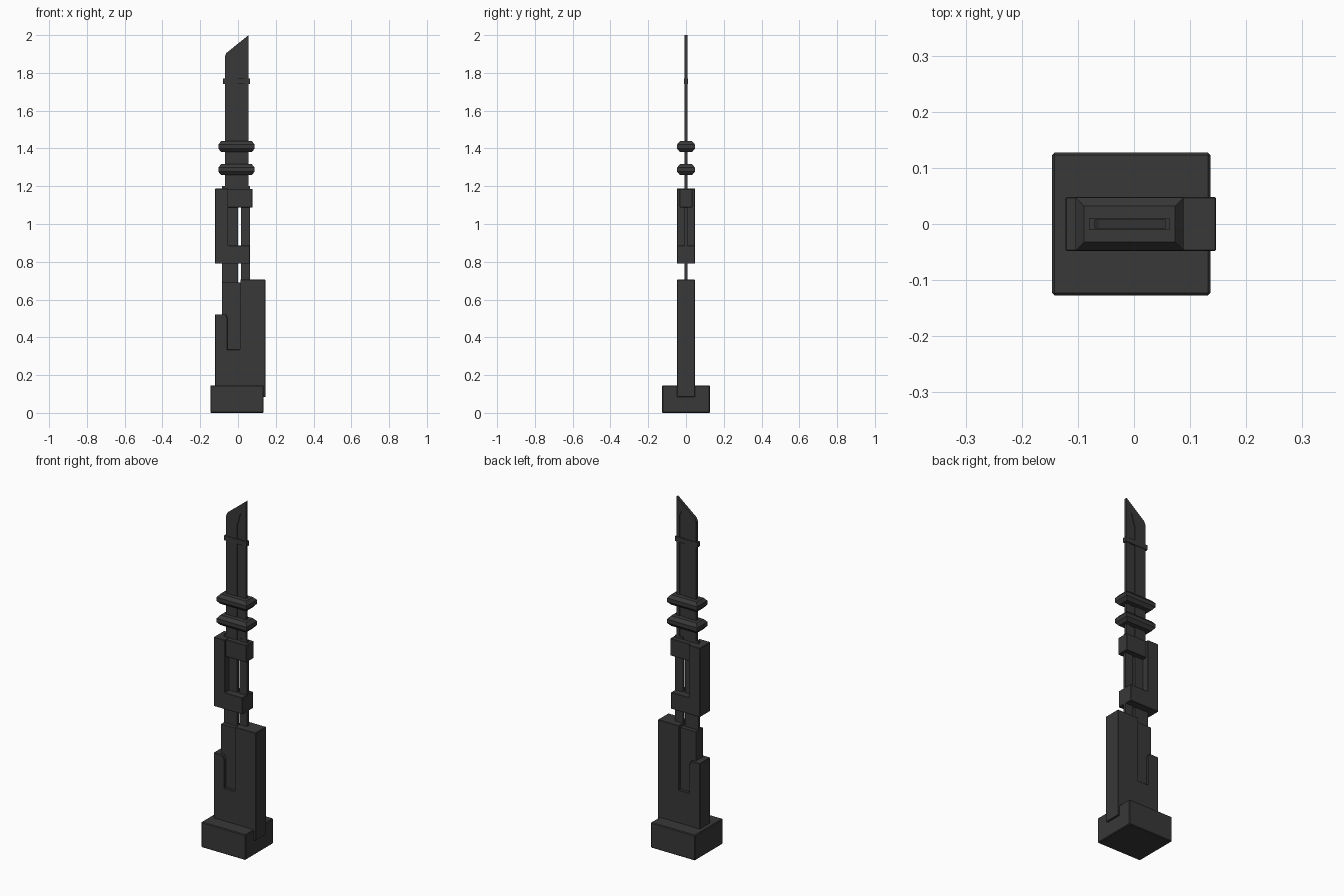
import bpy, bmesh

if "Cube" in bpy.data.objects:
    bpy.data.objects.remove(bpy.data.objects["Cube"])

mat = bpy.data.materials.new("charcoal metal")
mat.diffuse_color = (0.04, 0.04, 0.04, 1)
mat.use_nodes = True
mat.node_tree.nodes["Principled BSDF"].inputs["Base Color"].default_value = mat.diffuse_color


def finish(name, bm, bevel=0.0):
    bmesh.ops.recalc_face_normals(bm, faces=bm.faces[:])
    me = bpy.data.meshes.new(name)
    bm.to_mesh(me)
    bm.free()
    me.materials.append(mat)
    ob = bpy.data.objects.new(name, me)
    bpy.context.collection.objects.link(ob)
    if bevel:
        m = ob.modifiers.new("edge bevel", 'BEVEL')
        m.width = bevel
        m.segments = 1
        m.limit_method = 'ANGLE'
    return ob


def prism(name, pts, half, bevel=0.0):
    """Extrude an x/z outline to +-half along y."""
    bm = bmesh.new()
    face = bm.faces.new([bm.verts.new((x, -half, z)) for x, z in pts])
    r = bmesh.ops.extrude_face_region(bm, geom=[face])
    vs = [g for g in r["geom"] if isinstance(g, bmesh.types.BMVert)]
    bmesh.ops.translate(bm, verts=vs, vec=(0, 2 * half, 0))
    return finish(name, bm, bevel)


def box(name, x0, x1, z0, z1, half, bevel=0.0):
    return prism(name, [(x0, z0), (x1, z0), (x1, z1), (x0, z1)], half, bevel)


def ring(name, z):
    """Rectangular band with edges chamfered above and below."""
    bm = bmesh.new()
    rows = []
    for dz, inset in ((-0.029, 0.015), (-0.011, 0), (0.011, 0), (0.029, 0.015)):
        x0, x1, y = -0.104 + inset, 0.088 - inset, 0.047 - inset
        rows.append([bm.verts.new((px, py, z + dz))
                     for px, py in ((x0, -y), (x1, -y), (x1, y), (x0, y))])
    for a, b in zip(rows, rows[1:]):
        for i in range(4):
            j = (i + 1) % 4
            bm.faces.new((a[i], a[j], b[j], b[i]))
    bm.faces.new(rows[0])
    bm.faces.new(rows[-1])
    return finish(name, bm)


# Pommel block at the foot
box("pommel", -0.146, 0.136, 0, 0.146, 0.127, 0.004)

# Stepped grip with a slot, running slightly past the pommel on the right
prism("grip", [(-0.122, 0.085), (0.146, 0.085), (0.146, 0.705), (0.012, 0.705),
               (0.012, 0.335), (-0.055, 0.335), (-0.055, 0.50), (-0.065, 0.522),
               (-0.122, 0.522)], 0.048, 0.002)

# Wedge sitting in the grip slot
prism("grip_insert", [(-0.085, 0.69), (-0.085, 0.51), (-0.055, 0.46),
                      (-0.055, 0.335), (0.012, 0.335), (0.012, 0.69)], 0.032)

# Slanted-tip blade with a long slot open at the bottom
prism("blade", [(-0.085, 0.6), (0.0, 0.6), (0.0, 1.85), (0.022, 1.925),
                (0.035, 1.9), (0.035, 1.2), (0.015, 1.2), (0.015, 0.6),
                (0.063, 0.6), (0.063, 1.2), (0.056, 1.2), (0.056, 2.0),
                (-0.062, 1.905), (-0.07, 1.885), (-0.07, 1.2), (-0.085, 1.2)],
      0.008)

# Thin core plate at the bottom of the groove
prism("blade_core", [(-0.004, 1.17), (0.04, 1.17), (0.04, 1.9),
                     (0.022, 1.93), (-0.004, 1.86)], 0.003)

# Small collar near the tip
box("tip_collar", -0.08, 0.063, 1.742, 1.77, 0.011)

# Two bands round the blade
for i, z in enumerate((1.288, 1.41)):
    ring(f"blade_band_{i + 1}", z)

# L-shaped guard and its upper clamp
prism("guard", [(-0.122, 0.79), (0.062, 0.79), (0.062, 0.885), (-0.052, 0.885),
                (-0.052, 1.187), (-0.122, 1.187)], 0.048, 0.002)
box("guard_clamp", -0.055, 0.077, 1.088, 1.186, 0.034, 0.002)
